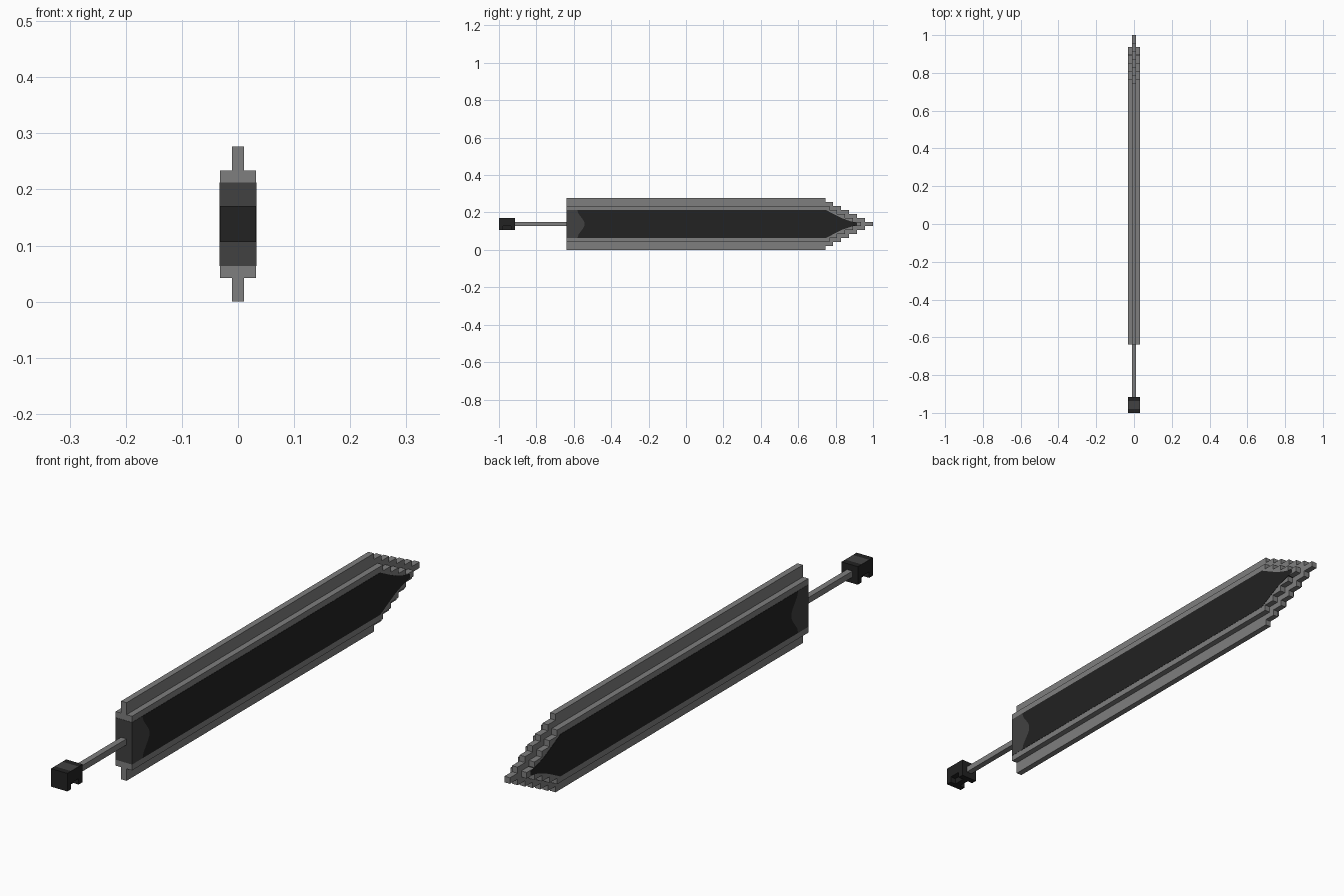
import bpy, bmesh

cube = bpy.data.objects.get("Cube")
if cube:
    bpy.data.objects.remove(cube, do_unlink=True)

U = 2 / 94          # one block
MID = 6.5           # blade axis height, in blocks
SKIN = 0.04         # how far painted inlays stand proud, in blocks


def material(name, value):
    m = bpy.data.materials.new(name)
    m.use_nodes = True
    col = (value, value, value, 1)
    m.diffuse_color = col
    bsdf = m.node_tree.nodes["Principled BSDF"]
    bsdf.inputs["Base Color"].default_value = col
    bsdf.inputs["Roughness"].default_value = 0.8
    return m


steel = material("steel grey", 0.21)
charcoal = material("charcoal", 0.053)
black = material("near black", 0.016)


def prism(name, half_profile, half_width, mat):
    """Mirror an upper outline (y, height above axis) and extrude it across x, in blocks."""
    outline = half_profile + [(y, -h) for y, h in reversed(half_profile) if h > 0]
    bm = bmesh.new()
    verts = [bm.verts.new((-half_width * U, y * U - 1, (MID + h) * U)) for y, h in outline]
    face = bm.faces.new(verts)
    ext = bmesh.ops.extrude_face_region(bm, geom=[face])
    moved = [g for g in ext["geom"] if isinstance(g, bmesh.types.BMVert)]
    bmesh.ops.translate(bm, verts=moved, vec=(2 * half_width * U, 0, 0))
    bmesh.ops.recalc_face_normals(bm, faces=bm.faces)
    me = bpy.data.meshes.new(name)
    bm.to_mesh(me)
    bm.free()
    me.materials.append(mat)
    ob = bpy.data.objects.new(name, me)
    bpy.context.collection.objects.link(ob)
    return ob


def box(name, lo, hi, mat):
    """Axis-aligned box from corner to corner, in blocks."""
    bm = bmesh.new()
    bmesh.ops.create_cube(bm, size=1)
    for v in bm.verts:
        x, y, z = [a + (b - a) * (c + 0.5) for a, b, c in zip(lo, hi, v.co)]
        v.co = (x * U, y * U - 1, z * U)
    me = bpy.data.meshes.new(name)
    bm.to_mesh(me)
    bm.free()
    me.materials.append(mat)
    ob = bpy.data.objects.new(name, me)
    bpy.context.collection.objects.link(ob)
    return ob


def stepped(start, first_step, half_height):
    """Upper outline that drops one block every two blocks towards the tip."""
    pts, y, h = [(start, half_height)], first_step, half_height
    while h > 0:
        pts.append((y, h))
        if h > 0.5:
            pts.append((y, h - 1))
        y, h = y + 2, h - 1
    return pts


# Blade: thin cutting edge and thicker spine, both stepped to a point
prism("blade_edge", stepped(17, 82, 6.5), 0.5, steel)
prism("blade_spine", stepped(17, 83, 4.5), 1.5, steel)

# Dark inlay along the spine, with a curved start and tapered end
curve = [(19.7, 3.5), (20.0, 2.6), (20.6, 1.8), (21.2, 1.0), (21.5, 0.4)]
taper = [(82.2, 3.5), (84.2, 2.45), (86.2, 1.45), (88.2, 0.75), (90, 0.3)]
prism("blade_inlay", list(reversed(curve)) + taper, 1.5 + SKIN, black)

# Charcoal collar covering the root of the spine
prism("blade_collar", [(17 - SKIN, 3.5)] + curve, 1.5 + SKIN, charcoal)

# Grip rod
box("grip", (-0.5, 3.5, 6), (0.5, 17.5, 7), steel)

# Pommel: two end caps with a core whose lower corners are notched
box("pommel_cap_front", (-1.5, 0, 5), (1.5, 1, 8), black)
box("pommel_cap_back", (-1.5, 3, 5), (1.5, 4, 8), black)
box("pommel_core", (-1.5, 1, 6), (1.5, 3, 8), charcoal)
box("pommel_keel", (-0.5, 1, 5), (0.5, 3, 6), black)

# Charcoal core sides are darker below the top face
core = bpy.data.objects["pommel_core"].data
core.materials.append(black)
for p in core.polygons:
    p.material_index = 0 if p.normal.z > 0.5 else 1
